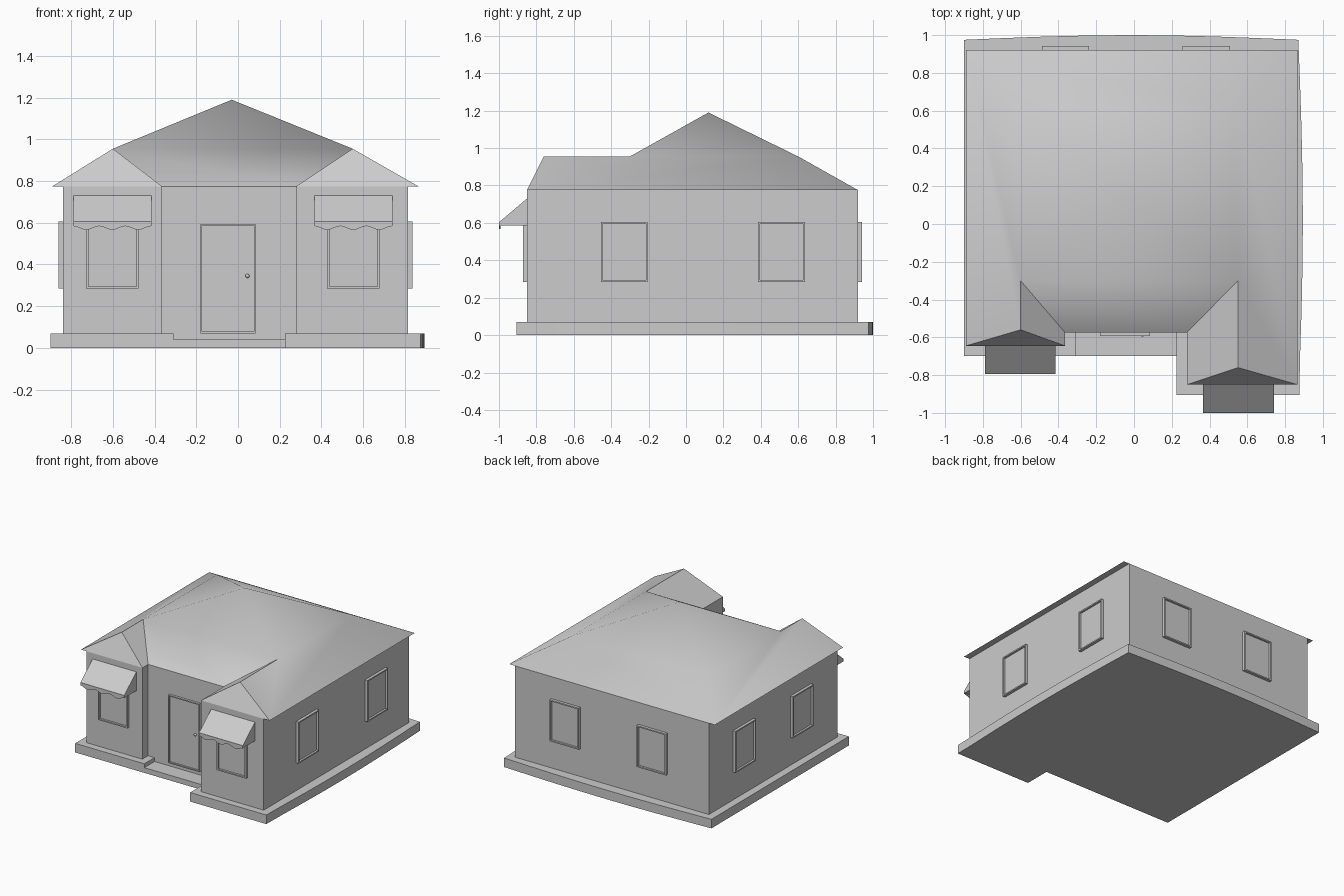
import bpy
import bmesh
import math
from mathutils import Matrix, Vector

old = bpy.data.objects.get("Cube")
if old:
    bpy.data.objects.remove(old, do_unlink=True)

grey = bpy.data.materials.new("plain_grey")
grey.use_nodes = True
tone = (0.604, 0.604, 0.604, 1)
grey.diffuse_color = tone
grey.node_tree.nodes["Principled BSDF"].inputs["Base Color"].default_value = tone


def finish(name, bm, smooth_angle=None):
    """Turn a bmesh into a named object with the shared material."""
    bmesh.ops.recalc_face_normals(bm, faces=bm.faces)
    mesh = bpy.data.meshes.new(name)
    bm.to_mesh(mesh)
    bm.free()
    mesh.materials.append(grey)
    if smooth_angle:
        mesh.shade_smooth()
        mesh.set_sharp_from_angle(angle=math.radians(smooth_angle))
    obj = bpy.data.objects.new(name, mesh)
    bpy.context.scene.collection.objects.link(obj)
    return obj


def extrude(name, points, offset):
    """Closed prism from a planar outline and an extrusion vector."""
    bm = bmesh.new()
    face = bm.faces.new([bm.verts.new(p) for p in points])
    ext = bmesh.ops.extrude_face_region(bm, geom=[face], use_keep_orig=True)
    moved = [g for g in ext["geom"] if isinstance(g, bmesh.types.BMVert)]
    bmesh.ops.translate(bm, verts=moved, vec=offset)
    return finish(name, bm)


def slab(name, outline, low, high):
    return extrude(name, [(x, y, low) for x, y in outline], (0, 0, high - low))


def framed_panel(name, place, width, low, high, turn=0, depth=0.022, rim=0.014):
    """Raised frame with a recessed pane; faces the front before turning."""
    bm = bmesh.new()
    bmesh.ops.create_cube(bm, size=1)
    bmesh.ops.scale(bm, vec=(width, 2 * depth, high - low), verts=bm.verts)
    bm.normal_update()
    front = min(bm.faces, key=lambda f: f.calc_center_median().y)
    bmesh.ops.inset_individual(bm, faces=[front], thickness=rim)
    pit = bmesh.ops.extrude_face_region(bm, geom=[front])
    bmesh.ops.delete(bm, geom=[front], context="FACES_ONLY")
    moved = [g for g in pit["geom"] if isinstance(g, bmesh.types.BMVert)]
    bmesh.ops.translate(bm, verts=moved, vec=(0, depth * 0.7, 0))
    spot = Matrix.Translation((place[0], place[1], (low + high) / 2))
    bm.transform(spot @ Matrix.Rotation(math.radians(turn), 4, "Z"))
    return finish(name, bm)


# Plan lines shared by the parts
LEFT_FRONT, RIGHT_FRONT, PORCH, BACK = -0.645, -0.85, -0.575, 0.92
IN_L, IN_R = -0.365, 0.28
EAVE, RIDGE, FLOOR = 0.775, 0.955, 0.07


def plan(west, east):
    """Footprint with two front wings of different depth."""
    return [(west, LEFT_FRONT), (IN_L, LEFT_FRONT), (IN_L, PORCH), (IN_R, PORCH),
            (IN_R, RIGHT_FRONT), (east, RIGHT_FRONT), (east, BACK), (west, BACK)]


# Foundation with a bowed back and right side, notched for the doorstep
base = [(-0.9, -0.7), (-0.31, -0.7), (-0.31, PORCH), (0.225, PORCH),
        (0.225, -0.905), (0.875, -0.905)]
base += [(0.87 + 0.024 * math.sin(math.pi * (t + 1) / 8), -0.7 + 0.24 * t)
         for t in range(7)]
base += [(0.87 - 0.2212 * t, 0.975 + 0.025 * math.sin(math.pi * t / 8)) for t in range(9)]
slab("foundation", base, 0, FLOOR)
slab("doorstep", [(-0.31, -0.7), (0.225, -0.7), (0.225, PORCH), (-0.31, PORCH)], 0, 0.04)

# Walls
slab("walls", plan(-0.84, 0.815), FLOOR, EAVE)

# Roof: pyramid top, sloped skirt and two hipped wings
bm = bmesh.new()
e = [bm.verts.new((x, y, EAVE)) for x, y in plan(-0.89, 0.865)]
apex = bm.verts.new((-0.03, 0.12, 1.19))
ridge = [(-0.6, -0.3), (0.55, -0.3), (0.55, 0.6), (-0.6, 0.6), (-0.6, -0.56), (0.55, -0.76)]
fl, fr, br, bl, tip_l, tip_r = [bm.verts.new((x, y, RIDGE)) for x, y in ridge]
for face in ([apex, fl, fr], [apex, fr, br], [apex, br, bl], [apex, bl, fl],
             [fl, e[2], e[3], fr],
             [fl, tip_l, e[1], e[2]], [tip_l, e[0], e[1]], [bl, e[7], e[0], tip_l, fl],
             [fr, e[3], e[4], tip_r], [tip_r, e[4], e[5]], [fr, tip_r, e[5], e[6], br],
             [br, e[6], e[7], bl], e):
    bm.faces.new(face)
finish("roof", bm, 43)

# Windows: side, back and front walls
W, LOW, HIGH = 0.25, 0.285, 0.605
for i, y in enumerate((-0.33, 0.51)):
    framed_panel(f"right_wall_window_{i}", (0.815, y), W, LOW, HIGH, 90)
for i, y in enumerate((-0.2, 0.5)):
    framed_panel(f"left_wall_window_{i}", (-0.84, y), W, LOW, HIGH, -90)
for i, x in enumerate((-0.362, 0.382)):
    framed_panel(f"back_window_{i}", (x, BACK), W, LOW, HIGH, 180)

# Front windows with scalloped awnings
for side, x, y in (("left_wing", -0.603, LEFT_FRONT), ("right_wing", 0.553, RIGHT_FRONT)):
    framed_panel(side + "_window", (x, y), W, LOW, HIGH)
    start, width = x - 0.187, 0.374
    profile = [(y, 0.73), (y - 0.148, 0.605), (y - 0.148, 0.585), (y, 0.585)]
    extrude(side + "_awning", [(start, py, pz) for py, pz in profile], (width, 0, 0))
    steps = 24
    hem = [(start + width * i / steps, y - 0.15,
            0.575 + 0.009 * math.cos(math.tau * 3 * i / steps)) for i in range(steps + 1)]
    top = [(start + width, y - 0.15, 0.605), (start, y - 0.15, 0.605)]
    extrude(side + "_awning_valance", hem + top, (0, 0.008, 0))

# Door and knob
framed_panel("door", (-0.048, PORCH), 0.266, FLOOR, 0.595, depth=0.018, rim=0.012)
bm = bmesh.new()
bmesh.ops.create_uvsphere(bm, u_segments=12, v_segments=8, radius=0.01)
bmesh.ops.translate(bm, verts=bm.verts, vec=Vector((0.045, PORCH - 0.012, 0.345)))
finish("door_knob", bm, 60)
